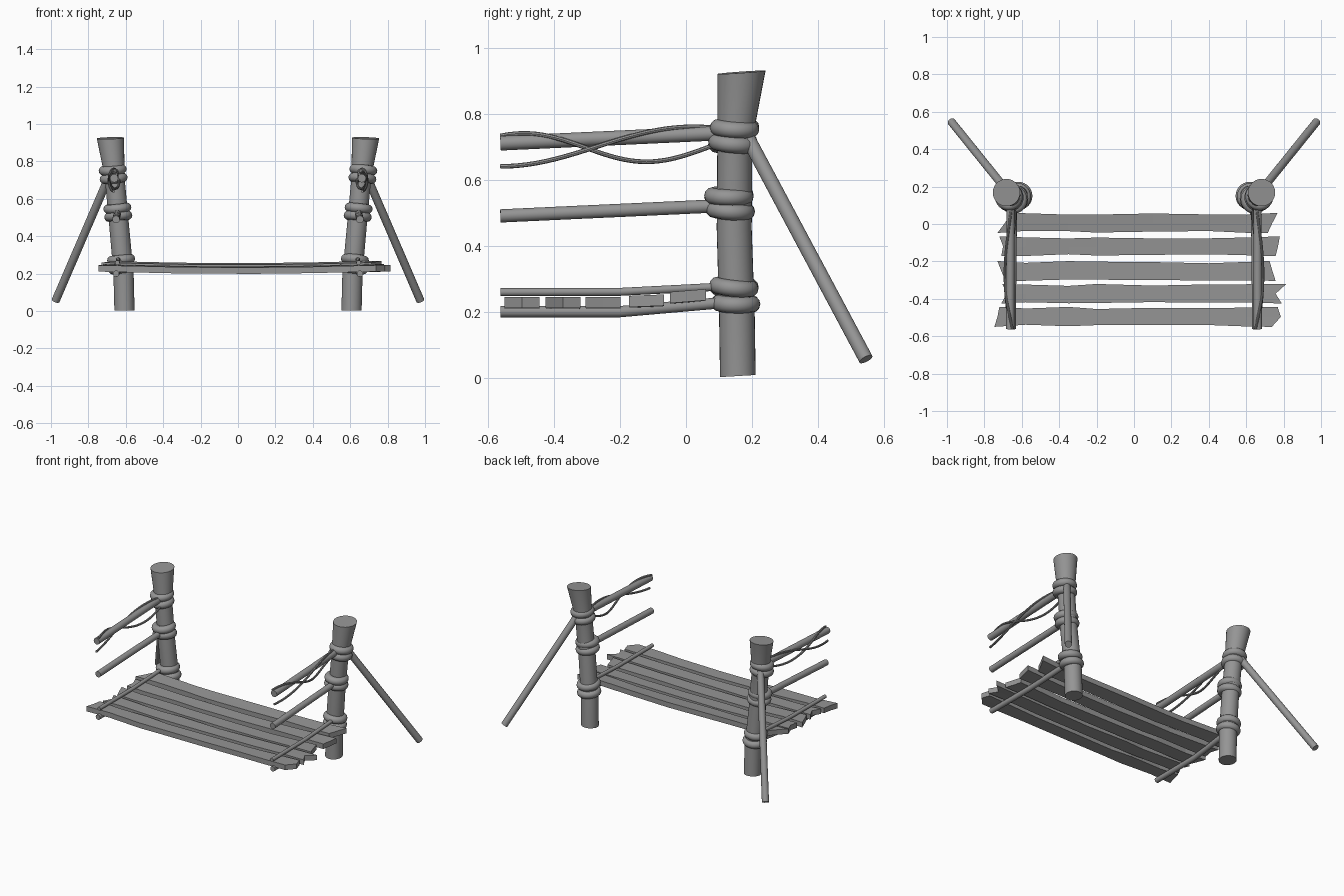
import bpy, bmesh, math, random
from mathutils import Vector, Matrix

random.seed(4)
if "Cube" in bpy.data.objects:
    bpy.data.objects.remove(bpy.data.objects["Cube"])

wood = bpy.data.materials.new("weathered_grey")
wood.use_nodes = True
GREY = (0.3, 0.3, 0.3, 1)
wood.diffuse_color = GREY
wood.node_tree.nodes["Principled BSDF"].inputs["Base Color"].default_value = GREY


def finish(name, bm, smooth=True):
    bmesh.ops.recalc_face_normals(bm, faces=bm.faces)
    mesh = bpy.data.meshes.new(name)
    bm.to_mesh(mesh)
    bm.free()
    mesh.materials.append(wood)
    obj = bpy.data.objects.new(name, mesh)
    bpy.context.collection.objects.link(obj)
    if smooth:
        bpy.ops.object.select_all(action='DESELECT')
        obj.select_set(True)
        bpy.context.view_layer.objects.active = obj
        bpy.ops.object.shade_smooth_by_angle(angle=math.radians(40))
    return obj


def tube(name, path, radii, sides=20, axis=None, closed=False):
    """Loft circles along a path; axis fixes the plane of every circle."""
    bm = bmesh.new()
    path = [Vector(p) for p in path]
    n = len(path)
    rings = []
    for i, p in enumerate(path):
        if axis:
            t = Vector(axis)
        elif closed:
            t = path[(i + 1) % n] - path[i - 1]
        else:
            t = path[min(i + 1, n - 1)] - path[max(i - 1, 0)]
        t.normalize()
        ref = Vector((0, 0, 1)) if abs(t.z) < 0.8 else Vector((0, 1, 0))
        u = t.cross(ref).normalized()
        v = t.cross(u)
        r = radii[i] if isinstance(radii, (list, tuple)) else radii
        angles = [2 * math.pi * k / sides for k in range(sides)]
        rings.append([bm.verts.new(p + r * (u * math.cos(a) + v * math.sin(a))) for a in angles])
    for i in range(n if closed else n - 1):
        a, b = rings[i], rings[(i + 1) % n]
        for k in range(sides):
            j = (k + 1) % sides
            bm.faces.new((a[k], a[j], b[j], b[k]))
    if not closed:
        bm.faces.new(rings[0])
        bm.faces.new(rings[-1])
    return bm


# Rope loops as (x, y, z) centres, one pair at every rail
LOOPS = [(0.67, 0.147, 0.755), (0.665, 0.142, 0.71),
         (0.645, 0.13, 0.55), (0.64, 0.134, 0.507),
         (0.625, 0.145, 0.275), (0.618, 0.15, 0.225)]

for s, side in ((1, "left"), (-1, "right")):
    # Leaning post with a flared, slightly slanted top
    path = [(s * 0.607, 0.157, 0.005), (s * 0.612, 0.154, 0.2), (s * 0.635, 0.146, 0.45),
            (s * 0.66, 0.148, 0.72), (s * 0.682, 0.168, 0.925)]
    bm = tube("post", path, [0.054, 0.054, 0.053, 0.053, 0.073], 28, axis=(0, 0, 1))
    bm.verts.ensure_lookup_table()
    for v in bm.verts:
        if v.co.z > 0.9:
            v.co.z += 0.07 * (v.co.y - 0.168) - s * 0.03 * (v.co.x - s * 0.682)
        elif v.co.z < 0.1:
            v.co.z += 0.06 * (v.co.y - 0.157)
    finish(side + "_post", bm)

    # Rope lashings
    for i, c in enumerate(LOOPS):
        tilt = Matrix.Rotation(random.uniform(-0.12, 0.12), 3, 'X') @ Matrix.Rotation(s * 0.1, 3, 'Y')
        centre = Vector((s * c[0], c[1], c[2]))
        ring = []
        for k in range(32):
            a = 2 * math.pi * k / 32
            ring.append(centre + tilt @ Vector((0.05 * math.cos(a), 0.05 * math.sin(a), 0)))
        finish(f"{side}_rope_loop_{i + 1}", tube("loop", ring, 0.025, 12, closed=True))

    # Rails and the poles holding the deck
    rails = {
        "upper_rail": ([(s * 0.662, -0.562, 0.71), (s * 0.66, 0.13, 0.742)], 0.022),
        "middle_rail": ([(s * 0.652, -0.562, 0.49), (s * 0.645, 0.13, 0.522)], 0.02),
        "deck_top_pole": ([(s * 0.645, -0.562, 0.259), (s * 0.643, -0.2, 0.26),
                           (s * 0.64, 0.13, 0.277)], 0.012),
        "deck_support_pole": ([(s * 0.652, -0.562, 0.2), (s * 0.65, -0.2, 0.2),
                               (s * 0.635, 0.13, 0.229)], 0.017),
        "brace_pole": ([(s * 0.975, 0.545, 0.056), (s * 0.685, 0.185, 0.73)], 0.022),
    }
    for name, (path, r) in rails.items():
        finish(side + "_" + name, tube(name, path, r))

    # Two thin vines winding about the upper rail
    low, high = [], []
    for k in range(33):
        y = -0.562 + 0.672 * k / 32
        a = math.pi * (y + 0.562) / 0.585
        low.append((s * (0.662 + 0.026 * math.sin(a * 1.6 - 0.5)), y,
                    0.697 + 0.043 * math.cos(2 * math.pi * (y + 0.49) / 0.74)))
        high.append((s * (0.664 + 0.026 * math.sin(a)), y, 0.70 - 0.06 * math.cos(a)))
    finish(side + "_vine_a", tube("vine", low, 0.007, 8))
    finish(side + "_vine_b", tube("vine", high, 0.007, 8))

# Rough deck planks: back y, front y, height, tilt, left and right end outlines
PLANKS = [(0.06, -0.048, 0.247, 0.08, (-0.655, -0.69, -0.73), (0.768, 0.74, 0.715)),
          (-0.066, -0.172, 0.233, 0.04, (-0.72, -0.70, -0.71), (0.78, 0.77, 0.757)),
          (-0.198, -0.304, 0.228, 0, (-0.73, -0.71, -0.687), (0.725, 0.74, 0.757)),
          (-0.32, -0.425, 0.228, 0, (-0.705, -0.68, -0.71), (0.815, 0.757, 0.79)),
          (-0.443, -0.55, 0.228, 0, (-0.72, -0.73, -0.747), (0.768, 0.785, 0.737))]
STATIONS = (-0.58, -0.35, -0.2, 0.1, 0.4, 0.6)

for n, (back, front, height, tilt, left, right) in enumerate(PLANKS):
    bm = bmesh.new()
    mid = (back + front) / 2
    columns = [left] + [(x, x, x) for x in STATIONS] + [right]
    layers = []
    for dz in (0.017, -0.017):
        layers.append([])
        for xs in columns:
            layers[-1].append([bm.verts.new((x, y, height + dz + tilt * (y - mid)))
                               for x, y in zip(xs, (back, mid, front))])
    # Uneven edges and a gentle sag toward the middle
    top, bottom = layers
    for i in range(len(columns)):
        sag = 0.012 * max(0, 1 - (top[i][1].co.x / 0.7) ** 2)
        wear = [-random.uniform(0, 0.012), 0, random.uniform(0, 0.012)]
        for layer in layers:
            for j, v in enumerate(layer[i]):
                v.co.z -= sag
                if 0 < i < len(columns) - 1:
                    v.co.y += wear[j]
    last = len(columns) - 1
    for i in range(last):
        for j in range(2):
            for g in layers:
                bm.faces.new((g[i][j], g[i + 1][j], g[i + 1][j + 1], g[i][j + 1]))
        for j in (0, 2):
            bm.faces.new((top[i][j], top[i + 1][j], bottom[i + 1][j], bottom[i][j]))
    for i in (0, last):
        for j in range(2):
            bm.faces.new((top[i][j], top[i][j + 1], bottom[i][j + 1], bottom[i][j]))
    finish(f"deck_plank_{n + 1}", bm, smooth=False)
